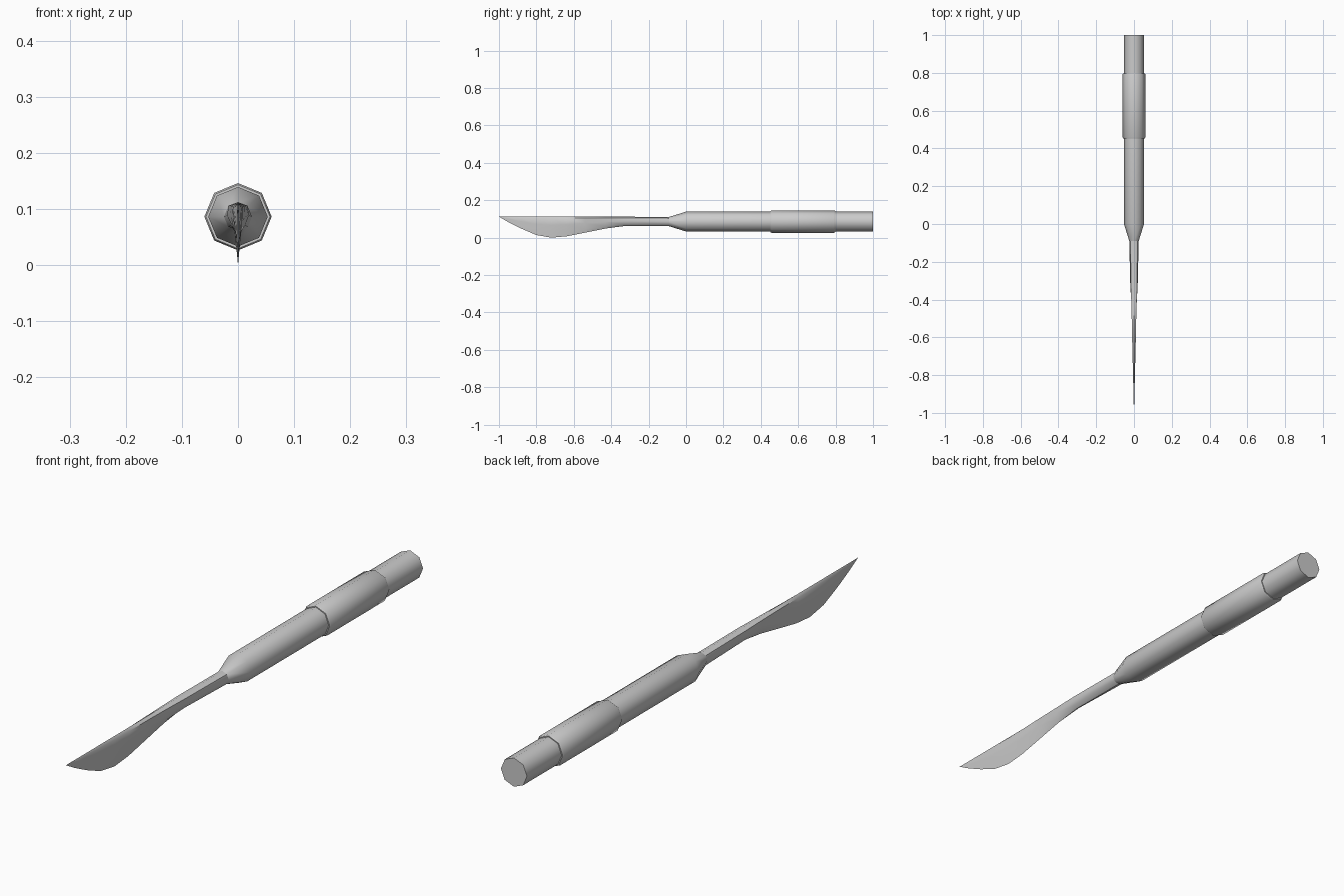
import bpy, bmesh, math

if "Cube" in bpy.data.objects:
    bpy.data.objects.remove(bpy.data.objects["Cube"])

CZ = 0.086  # height of the handle axis


def octagon(y, r):
    """Octagon ring with a corner pointing up."""
    return [(r * math.sin(i * math.pi / 4), y, CZ + r * math.cos(i * math.pi / 4))
            for i in range(8)]


def blade_ring(y, top, bottom, w, k):
    """Ring that blends from an octagon (k=0) to a wedge (k=1)."""
    s = math.sqrt(0.5)
    half = [(0, 1), (s, 0.5 + s / 2), (1, 0.5), (s, 0.5 - s / 2), (0, 0)]
    wedge = [(0, 1), (1, 0.92), (0.75, 0.6), (0.3, 0.2), (0, 0)]
    pts = [((a[0] * (1 - k) + b[0] * k) * w,
            bottom + (a[1] * (1 - k) + b[1] * k) * (top - bottom))
           for a, b in zip(half, wedge)]
    pts += [(-x, z) for x, z in reversed(pts[1:4])]
    return [(x, y, z) for x, z in pts]


def loft(name, rings, tip=None):
    bm = bmesh.new()
    loops = [[bm.verts.new(p) for p in ring] for ring in rings]
    for a, b in zip(loops, loops[1:]):
        for i in range(8):
            j = (i + 1) % 8
            bm.faces.new((a[i], a[j], b[j], b[i]))
    bm.faces.new(loops[-1])
    if tip:
        t = bm.verts.new(tip)
        for i in range(8):
            bm.faces.new((t, loops[0][i], loops[0][(i + 1) % 8]))
    else:
        bm.faces.new(loops[0])
    bmesh.ops.recalc_face_normals(bm, faces=bm.faces)
    me = bpy.data.meshes.new(name)
    bm.to_mesh(me)
    bm.free()
    ob = bpy.data.objects.new(name, me)
    bpy.context.collection.objects.link(ob)
    bpy.ops.object.select_all(action='DESELECT')
    bpy.context.view_layer.objects.active = ob
    ob.select_set(True)
    bpy.ops.object.shade_smooth_by_angle(angle=math.radians(50))
    return ob


# Handle with raised grip sleeve and tapered front
loft("handle", [octagon(y, r) for y, r in [
    (-0.09, 0.025), (0, 0.053), (0.452, 0.053), (0.452, 0.057), (0.458, 0.06),
    (0.792, 0.06), (0.798, 0.057), (0.798, 0.053), (1.0, 0.053)]])

# Neck flowing into the curved blade: y, top, bottom, half width, wedge blend
loft("neck_and_blade", [blade_ring(*s) for s in [
    (-0.95, 0.112, 0.083, 0.0015, 1),
    (-0.88, 0.112, 0.048, 0.003, 1),
    (-0.80, 0.112, 0.014, 0.005, 1),
    (-0.72, 0.112, 0.0, 0.007, 1),
    (-0.64, 0.112, 0.007, 0.009, 1),
    (-0.54, 0.112, 0.027, 0.011, 1),
    (-0.43, 0.112, 0.049, 0.015, 0.7),
    (-0.33, 0.112, 0.062, 0.021, 0.3),
    (-0.09, 0.111, 0.061, 0.025, 0)]], tip=(0, -1, 0.112))
